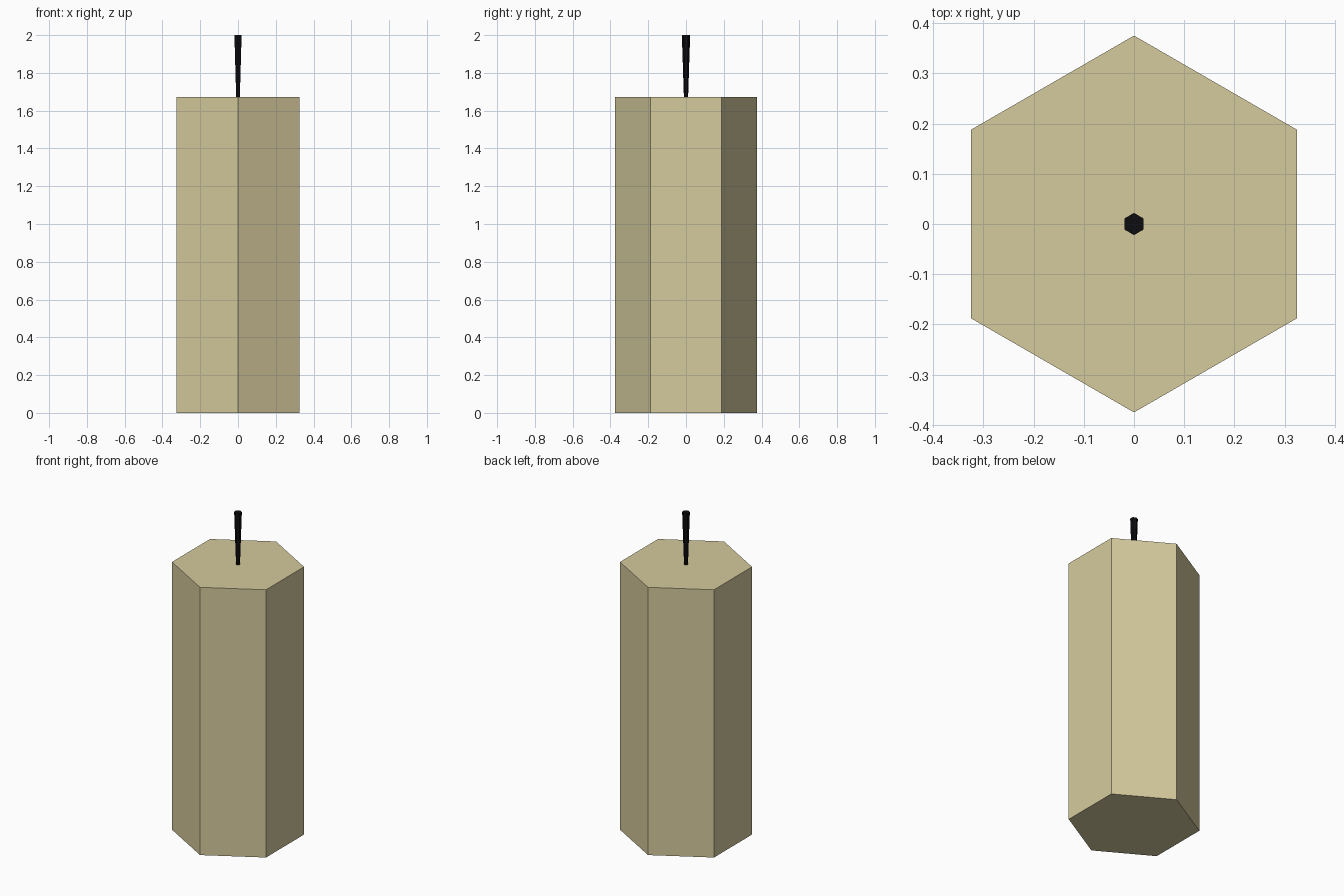
import bpy
import math

cube = bpy.data.objects.get("Cube")
if cube:
    bpy.data.objects.remove(cube, do_unlink=True)


def make_material(name, rgb):
    mat = bpy.data.materials.new(name)
    mat.use_nodes = True
    color = (*rgb, 1.0)
    mat.diffuse_color = color
    mat.node_tree.nodes["Principled BSDF"].inputs["Base Color"].default_value = color
    return mat


def hex_prism(name, bottom_radius, top_radius, z0, z1, mat):
    """Six-sided prism with corners pointing along +y and -y."""
    bpy.ops.mesh.primitive_cone_add(
        vertices=6, radius1=bottom_radius, radius2=top_radius,
        depth=z1 - z0, location=(0, 0, (z0 + z1) / 2))
    obj = bpy.context.object
    obj.name = name
    obj.data.materials.append(mat)
    return obj


wax = make_material("cream wax", (0.665, 0.59, 0.337))
char = make_material("charred black", (0.004, 0.004, 0.005))

# Candle body
hex_prism("candle_body", 0.375, 0.375, 0.0, 1.672, wax)

# Wick, widening towards its tip
hex_prism("wick", 0.011, 0.022, 1.665, 2.0, char)
